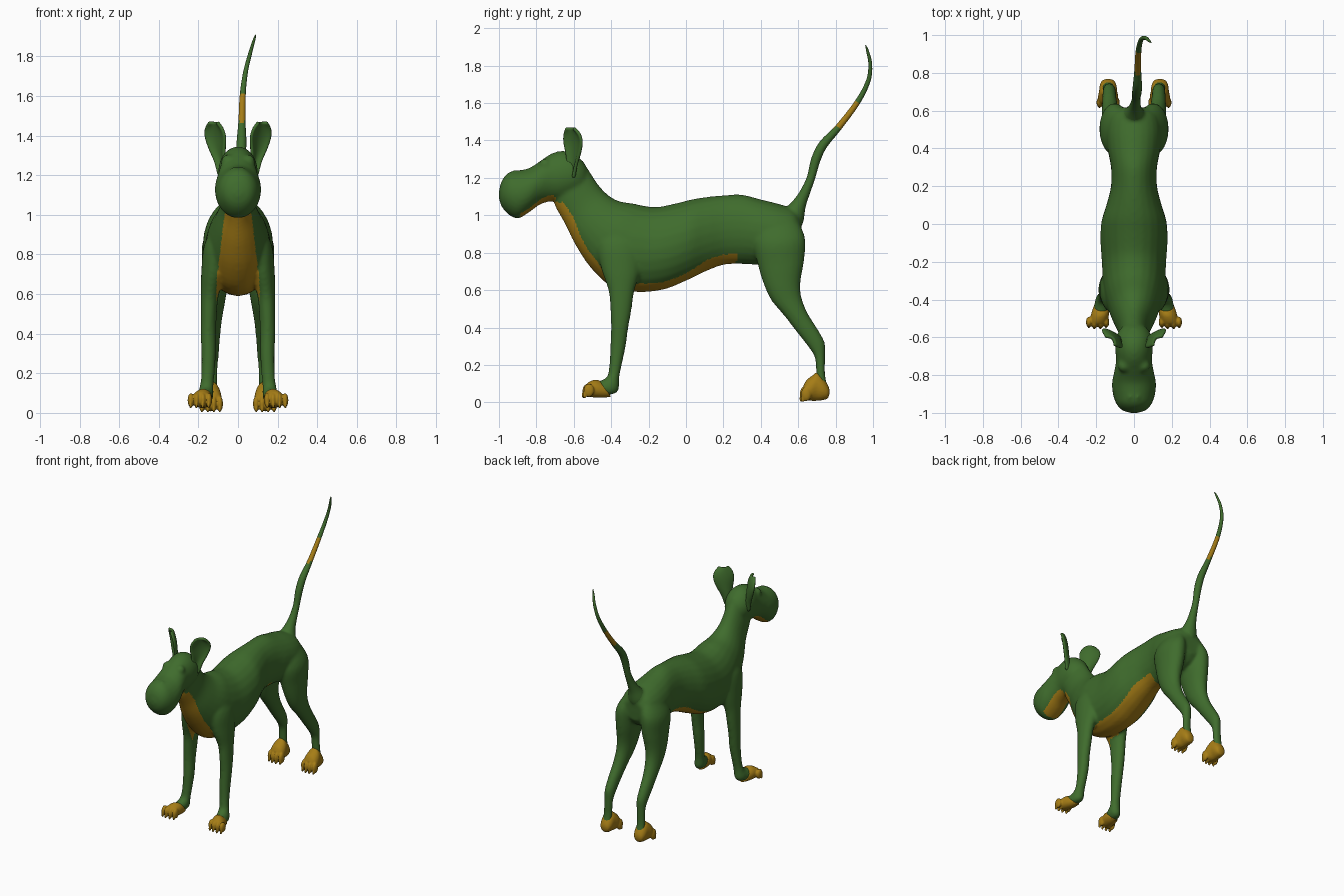
import bpy, bmesh, math
from mathutils import Matrix, Vector


def material(name, rgb):
    m = bpy.data.materials.new(name)
    m.diffuse_color = (*rgb, 1)
    return m


GREEN = material("dark green", (0.05, 0.15, 0.026))
GOLD = material("gold", (0.38, 0.205, 0.008))


def spline(rows, sub):
    """Catmull-Rom through rows of numbers."""
    out, n = [], len(rows)
    for i in range(n - 1):
        a, b, c, d = rows[max(i - 1, 0)], rows[i], rows[i + 1], rows[min(i + 2, n - 1)]
        for k in range(sub):
            t = k / sub
            out.append([0.5 * (2 * q + (r - p) * t + (2 * p - 5 * q + 4 * r - s) * t * t
                               + (3 * q - p - 3 * r + s) * t ** 3)
                        for p, q, r, s in zip(a, b, c, d)])
    out.append(list(rows[-1]))
    return out


def loft(bm, rows, side=1, sub=4, seg=24):
    """Rows are (y, z of one edge, y, z of the opposite edge, centre x, half width)."""
    rings = []
    for y1, z1, y2, z2, xc, rx in spline(rows, sub):
        c = Vector((xc * side, (y1 + y2) / 2, (z1 + z2) / 2))
        h = Vector((0, (y1 - y2) / 2, (z1 - z2) / 2))
        rings.append([bm.verts.new(c + h * math.cos(t) + Vector((rx * math.sin(t), 0, 0)))
                      for t in (2 * math.pi * k / seg for k in range(seg))])
    for a, b in zip(rings, rings[1:]):
        for k in range(seg):
            j = (k + 1) % seg
            bm.faces.new((a[k], a[j], b[j], b[k]))
    bm.faces.new(rings[0])
    bm.faces.new(rings[-1])


def ball(bm, loc, size):
    bmesh.ops.create_uvsphere(bm, u_segments=16, v_segments=10, radius=1,
                              matrix=Matrix.Translation(loc) @ Matrix.Diagonal((*size, 1)))


def make(name, bm, mods=(), rule=None, main=GREEN):
    """Turn bm into a smooth object, bake modifiers, paint gold by rule."""
    bmesh.ops.recalc_face_normals(bm, faces=bm.faces)
    me = bpy.data.meshes.new(name)
    bm.to_mesh(me)
    bm.free()
    ob = bpy.data.objects.new(name, me)
    bpy.context.collection.objects.link(ob)
    for kind, props in mods:
        m = ob.modifiers.new(kind, kind)
        for k, v in props.items():
            setattr(m, k, v)
    if mods:
        bpy.context.view_layer.update()
        dg = bpy.context.evaluated_depsgraph_get()
        me = bpy.data.meshes.new_from_object(ob.evaluated_get(dg))
        ob.modifiers.clear()
        ob.data = me
    me.materials.clear()
    me.materials.append(main)
    if rule:
        me.materials.append(GOLD)
    for p in me.polygons:
        p.use_smooth = True
        p.material_index = 1 if rule and rule(p.center, p.normal) else 0
    return ob


def fused(voxel, smooth):
    return (("REMESH", dict(mode='VOXEL', voxel_size=voxel)),
            ("SMOOTH", dict(factor=0.5, iterations=smooth)))


# tail path: x, y, z, radius
tail_path = [(0, .53, .95, .085), (0, .575, 1.0, .062), (.003, .605, 1.06, .038),
             (.008, .635, 1.12, .027), (.012, .668, 1.2, .022), (.015, .695, 1.3, .025),
             (.018, .735, 1.38, .024), (.02, .815, 1.47, .018), (.024, .917, 1.605, .015),
             (.038, .975, 1.72, .012), (.06, .985, 1.81, .010), (.08, .97, 1.88, .007),
             (.09, .96, 1.91, .002)]
tail_rows = []
for i, (x, y, z, r) in enumerate(tail_path):
    a, b = tail_path[max(i - 1, 0)], tail_path[min(i + 1, len(tail_path) - 1)]
    dy, dz = b[1] - a[1], b[2] - a[2]
    l = math.hypot(dy, dz)
    tail_rows.append((y - dz / l * r, z + dy / l * r, y + dz / l * r, z - dy / l * r, x, r))

body = bmesh.new()
# neck and torso
loft(body, [(-.55, 1.29, -.70, 1.10, 0, .065), (-.525, 1.25, -.70, 1.05, 0, .075),
            (-.45, 1.14, -.645, .95, 0, .085), (-.37, 1.08, -.59, .84, 0, .118),
            (-.28, 1.063, -.51, .72, 0, .15), (-.22, 1.05, -.40, .62, 0, .165),
            (-.15, 1.045, -.26, .59, 0, .17), (-.05, 1.065, -.12, .603, 0, .178),
            (.03, 1.085, 0, .65, 0, .172), (.11, 1.098, .1, .698, 0, .145),
            (.2, 1.107, .2, .735, 0, .122), (.3, 1.11, .3, .74, 0, .122),
            (.4, 1.085, .4, .735, 0, .14), (.5, 1.06, .5, .75, 0, .145),
            (.58, 1.03, .57, .78, 0, .125), (.62, .97, .61, .83, 0, .08)])
# head and muzzle
loft(body, [(-1.0, 1.13, -1.0, 1.09, 0, .02), (-.985, 1.185, -.985, 1.045, 0, .065),
            (-.95, 1.228, -.95, 1.005, 0, .095), (-.9, 1.24, -.9, .982, 0, .112),
            (-.84, 1.252, -.84, 1.015, 0, .117), (-.78, 1.29, -.78, 1.058, 0, .105),
            (-.72, 1.33, -.72, 1.075, 0, .095), (-.66, 1.345, -.66, 1.08, 0, .1),
            (-.6, 1.33, -.6, 1.1, 0, .095), (-.545, 1.28, -.56, 1.12, 0, .07),
            (-.52, 1.23, -.53, 1.16, 0, .03)])
loft(body, tail_rows[:4])
for s in (1, -1):
    # closed eyes and nostrils
    ball(body, (s * .052, -.752, 1.27), (.034, .034, .034))
    ball(body, (s * .02, -.915, 1.226), (.014, .02, .016))
    # front leg
    loft(body, [(-.42, .97, -.30, .97, .06, .05), (-.47, .85, -.24, .85, .105, .065),
                (-.455, .72, -.24, .72, .122, .063), (-.415, .6, -.275, .6, .142, .046),
                (-.405, .5, -.29, .5, .148, .041), (-.40, .4, -.308, .4, .15, .039),
                (-.405, .3, -.322, .3, .148, .037), (-.41, .2, -.343, .2, .152, .034),
                (-.42, .14, -.357, .13, .158, .035), (-.45, .12, -.365, .055, .165, .041),
                (-.485, .11, -.43, .037, .175, .04)], s)
    # hind leg
    loft(body, [(.37, .96, .59, .99, .06, .06), (.36, .85, .637, .88, .098, .08),
                (.385, .73, .632, .76, .106, .074), (.42, .62, .612, .64, .115, .062),
                (.46, .54, .618, .56, .12, .053), (.527, .46, .652, .475, .126, .045),
                (.6, .365, .705, .39, .13, .039), (.655, .295, .742, .32, .131, .035),
                (.688, .24, .744, .25, .132, .031), (.696, .16, .744, .15, .135, .031),
                (.70, .09, .758, .08, .137, .034)], s)


def underside(c, n):
    """Gold throat, chest, belly and jaw."""
    x = abs(c.x)
    if c.z < .57:
        return False
    if c.y < -.7 and c.z < 1.12 and n.z < -.65:
        return c.y > -.89 and x < .065
    if c.y < -.3:
        return (-.74 < c.y and c.z < 1.07 and x < min(.11, .068 + .12 * (1 - c.z))
                and -.8 * n.y - .6 * n.z > .35)
    return c.y < .27 and x < .1 and n.z < -.55


make("body", body, fused(.01, 8), underside)

# paws with toes and claws
for s, word in ((1, "right"), (-1, "left")):
    paw = bmesh.new()
    loft(paw, [(-.462, .117, -.40, .03, .17, .040), (-.49, .121, -.45, .024, .178, .047),
               (-.525, .105, -.515, .03, .188, .046), (-.54, .08, -.54, .05, .192, .03)], s)
    for o in (-.047, -.017, .015, .044):
        ball(paw, (s * (.194 + o), -.528 + abs(o) * .2, .064), (.0165, .029, .036))
        ball(paw, (s * (.195 + o), -.55 + abs(o) * .2, .04), (.008, .011, .02))
    make("front_paw_" + word, paw, fused(.005, 4), main=GOLD)

    paw = bmesh.new()
    loft(paw, [(.628, .09, .628, .03, .137, .035), (.645, .12, .645, .012, .137, .05),
               (.675, .143, .67, .008, .137, .054), (.703, .16, .70, .008, .137, .048),
               (.738, .125, .732, .012, .137, .044), (.762, .085, .756, .02, .137, .032),
               (.768, .06, .766, .04, .137, .012)], s)
    for o in (-.045, -.015, .015, .045):
        ball(paw, (s * (.137 + o), .632 + abs(o) * .25, .046), (.0165, .028, .04))
        ball(paw, (s * (.137 + o), .613 + abs(o) * .25, .02), (.008, .011, .02))
    make("hind_paw_" + word, paw, fused(.005, 4), main=GOLD)

    # cupped ear: z, centre x, centre y, half width
    ear = bmesh.new()
    grid = []
    for z, cx, cy, w in spline([(1.2, .08, -.61, .02), (1.27, .088, -.605, .035),
                                (1.33, .1, -.598, .055), (1.39, .108, -.598, .072),
                                (1.435, .115, -.604, .062), (1.468, .12, -.615, .03)], 3):
        row = []
        for k in range(9):
            u = k / 4 - 1
            bow = .022 * u * u - .01
            row.append(ear.verts.new((s * (cx + .72 * w * u + .69 * bow),
                                      cy + .69 * w * u - .72 * bow, z)))
        grid.append(row)
    for a, b in zip(grid, grid[1:]):
        for k in range(8):
            ear.faces.new((a[k], a[k + 1], b[k + 1], b[k]))
    make("ear_" + word, ear, (("SOLIDIFY", dict(thickness=.018, offset=0)),
                              ("SUBSURF", dict(levels=1))))

# tail with a gold band
tail = bmesh.new()
loft(tail, tail_rows, sub=6, seg=20)
make("tail", tail, rule=lambda c, n: 1.47 < c.z < 1.605)
